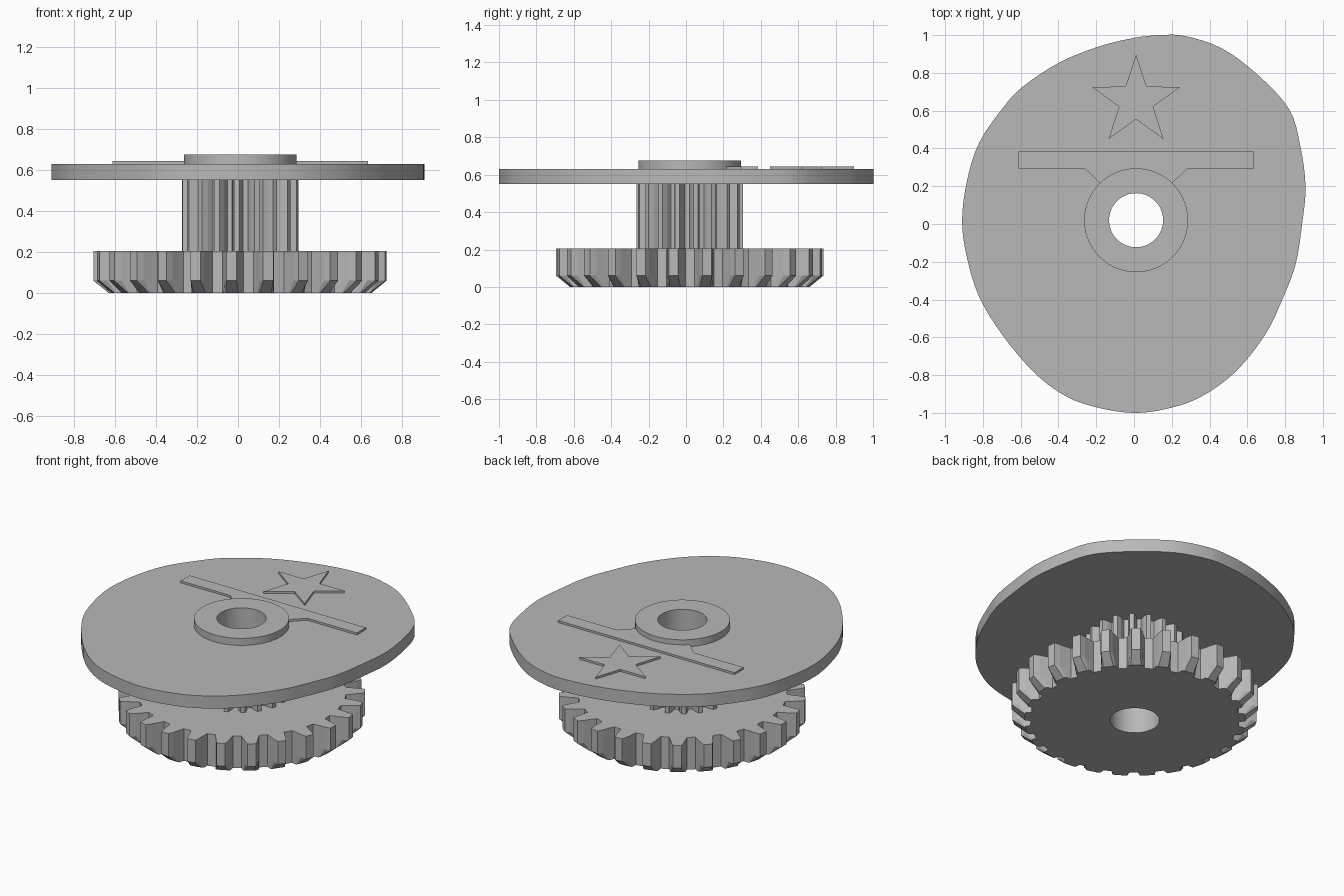
import bpy
import bmesh
from math import sin, cos, pi, radians
from mathutils import Vector

cube = bpy.data.objects.get("Cube")
if cube:
    bpy.data.objects.remove(cube, do_unlink=True)

AXIS = Vector((0.011, 0.02))   # shaft axis
BORE = 0.143

grey = bpy.data.materials.new("plain grey")
grey.use_nodes = True
colour = (0.48, 0.48, 0.48, 1)
grey.diffuse_color = colour
grey.node_tree.nodes["Principled BSDF"].inputs["Base Color"].default_value = colour


def polar(r, a, centre=AXIS):
    return centre + Vector((r * cos(a), r * sin(a)))


def circle(r, n=64):
    return [polar(r, 2 * pi * i / n) for i in range(n)]


def gear_loop(teeth, phase, flank):
    """Closed gear outline; flank lists (radius, half angle) from root to tip."""
    pts = []
    for i in range(teeth):
        a = phase + 2 * pi * i / teeth
        pts += [polar(r, a - h) for r, h in flank]
        pts += [polar(r, a + h) for r, h in reversed(flank)]
    return pts


def smooth_loop(pts, steps=4):
    """Closed Catmull-Rom curve through the points."""
    out, n = [], len(pts)
    for i in range(n):
        a, b, c, d = (Vector(pts[(i + k - 1) % n]) for k in range(4))
        for s in range(steps):
            t = s / steps
            out.append(b + (c - a) * t / 2 + (2 * a - 5 * b + 4 * c - d) * t**2 / 2
                       + (3 * b - a - 3 * c + d) * t**3 / 2)
    return out


def solid(name, sections, smooth=False):
    """Loft matching sections (z, loops) and cap both ends, leaving inner loops open."""
    bm = bmesh.new()
    levels = [[[bm.verts.new((p[0], p[1], z)) for p in loop] for loop in loops]
              for z, loops in sections]
    for low, high in zip(levels, levels[1:]):
        for a, b in zip(low, high):
            for i in range(len(a)):
                j = (i + 1) % len(a)
                bm.faces.new((a[i], a[j], b[j], b[i]))
    for level in (levels[0], levels[-1]):
        edges = [bm.edges.get((loop[i - 1], loop[i])) for loop in level for i in range(len(loop))]
        bmesh.ops.triangle_fill(bm, use_beauty=True, use_dissolve=False, edges=edges)
    bmesh.ops.recalc_face_normals(bm, faces=bm.faces)
    mesh = bpy.data.meshes.new(name)
    bm.to_mesh(mesh)
    bm.free()
    mesh.materials.append(grey)
    obj = bpy.data.objects.new(name, mesh)
    bpy.context.collection.objects.link(obj)
    if smooth:
        bpy.ops.object.select_all(action='DESELECT')
        obj.select_set(True)
        bpy.context.view_layer.objects.active = obj
        bpy.ops.object.shade_smooth_by_angle(angle=radians(25))
    return obj


def prism(name, loops, z0, z1, smooth=False):
    return solid(name, [(z0, loops), (z1, loops)], smooth)


bore = circle(BORE)

# Large gear, with the lower tooth tips chamfered
phase = radians(-93.4)
flank = [(0.605, 0.085), (0.64, 0.068), (0.68, 0.053), (0.715, 0.035)]
cut = [(0.605, 0.085), (0.638, 0.069), (0.64, 0.062), (0.641, 0.045)]
full = gear_loop(25, phase, flank)
solid("large_gear", [(0, [gear_loop(25, phase, cut), bore]),
                     (0.06, [full, bore]), (0.205, [full, bore])])

# Pinion between gear and cam
pinion = gear_loop(18, phase, [(0.222, 0.12), (0.255, 0.09), (0.285, 0.045)])
prism("pinion", [pinion, bore], 0.205, 0.55)

# Egg-shaped cam plate
outline = [(0.14, 1), (0.27, 0.995), (0.465, 0.93), (0.655, 0.79), (0.82, 0.61),
           (0.88, 0.415), (0.908, 0.2), (0.89, 0), (0.855, -0.215), (0.785, -0.4),
           (0.695, -0.585), (0.535, -0.785), (0.345, -0.92), (0.165, -0.98), (0, -1),
           (-0.18, -0.975), (-0.355, -0.915), (-0.525, -0.79), (-0.695, -0.59),
           (-0.82, -0.385), (-0.885, -0.175), (-0.91, 0.015), (-0.885, 0.225),
           (-0.82, 0.43), (-0.69, 0.62), (-0.585, 0.73), (-0.395, 0.855),
           (-0.185, 0.94), (0, 0.985)]
prism("cam_plate", [smooth_loop(outline), bore], 0.55, 0.63, smooth=True)

# Raised hub ring
prism("hub_ring", [circle(0.275), bore], 0.63, 0.675, smooth=True)

# Raised pointer bar, widened where it meets the hub
half = [(0.623, 0.385), (0.623, 0.295), (0.272, 0.295), (0.19, 0.215)]
bar = [(AXIS.x + x, y) for x, y in half] + [(AXIS.x - x, y) for x, y in reversed(half)]
prism("pointer_bar", [bar], 0.63, 0.643)

# Raised star
middle = Vector((AXIS.x, 0.65))
star = [polar(0.095 if i % 2 else 0.247, pi / 2 + i * pi / 5, middle) for i in range(10)]
prism("star", [star], 0.63, 0.643)
